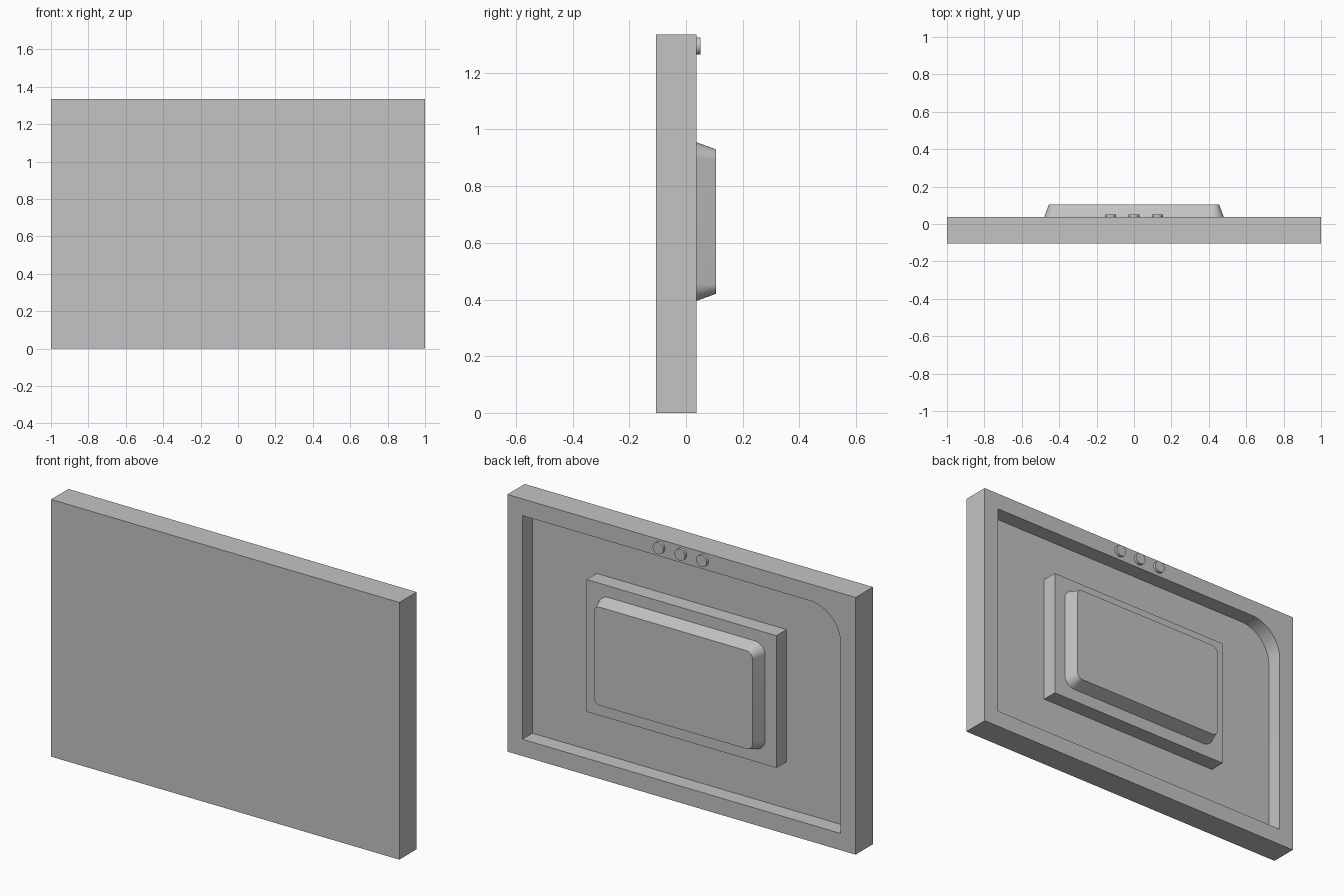
import bpy
import bmesh
from math import cos, sin, pi, radians

cube = bpy.data.objects.get("Cube")
if cube:
    bpy.data.objects.remove(cube, do_unlink=True)

grey = bpy.data.materials.new("plain_grey")
grey.use_nodes = True
grey.diffuse_color = (0.55, 0.55, 0.55, 1)
grey.node_tree.nodes["Principled BSDF"].inputs["Base Color"].default_value = grey.diffuse_color

HEIGHT = 1.335
MID = 0.672
FRONT, FLOOR, BACK, TOP = -0.105, -0.046, 0.037, 0.105


def rounded_rect(half_w, z0, z1, radii=(0, 0, 0, 0), steps=12):
    """Outline in x, z; radii run +x top, -x top, -x bottom, +x bottom."""
    corners = ((half_w, z1, 1, 1), (-half_w, z1, -1, 1),
               (-half_w, z0, -1, -1), (half_w, z0, 1, -1))
    points = []
    for i, (x, z, sx, sz) in enumerate(corners):
        r = radii[i]
        if r == 0:
            points.append((x, z))
            continue
        for k in range(steps + 1):
            a = pi / 2 * (i + k / steps)
            points.append((x - sx * r + r * cos(a), z - sz * r + r * sin(a)))
    return points


def loft(name, *sections):
    """Closed solid through (y, outline) sections."""
    bm = bmesh.new()
    rings = [[bm.verts.new((x, y, z)) for x, z in outline] for y, outline in sections]
    for a, b in zip(rings, rings[1:]):
        for i in range(len(a)):
            j = (i + 1) % len(a)
            bm.faces.new((a[i], a[j], b[j], b[i]))
    bm.faces.new(rings[0])
    bm.faces.new(rings[-1])
    bmesh.ops.recalc_face_normals(bm, faces=bm.faces)
    mesh = bpy.data.meshes.new(name)
    bm.to_mesh(mesh)
    bm.free()
    mesh.materials.append(grey)
    obj = bpy.data.objects.new(name, mesh)
    bpy.context.collection.objects.link(obj)
    return obj


def smooth(obj):
    bpy.ops.object.select_all(action="DESELECT")
    obj.select_set(True)
    bpy.context.view_layer.objects.active = obj
    bpy.ops.object.shade_smooth_by_angle(angle=radians(30))


# Panel with a recess cut into its back, one corner rounded
slab = rounded_rect(1, 0, HEIGHT)
panel = loft("panel", (FRONT, slab), (BACK, slab))
opening = rounded_rect(0.914, 0.087, HEIGHT - 0.087, (0, 0.18, 0, 0), 20)
cutter = loft("recess_cutter", (FLOOR, opening), (BACK + 0.1, opening))
cutter.hide_render = True
cut = panel.modifiers.new("recess", "BOOLEAN")
cut.operation = "DIFFERENCE"
cut.solver = "EXACT"
cut.object = cutter
bpy.context.view_layer.objects.active = panel
bpy.ops.object.modifier_apply(modifier=cut.name)
bpy.data.objects.remove(cutter, do_unlink=True)
smooth(panel)

# Square-edged block standing in the recess
block = rounded_rect(0.545, MID - 0.343, MID + 0.343)
loft("centre_block", (FLOOR, block), (BACK, block))

# Tapered pad with rounded corners on the block
base = rounded_rect(0.48, 0.395, 0.955, (0.06,) * 4)
crown = rounded_rect(0.455, 0.42, 0.93, (0.035,) * 4)
smooth(loft("tapered_pad", (BACK, base), (TOP, crown)))

# Three round buttons along the top of the rim
for side, x in (("left", 0.125), ("middle", 0), ("right", -0.125)):
    bpy.ops.mesh.primitive_cylinder_add(
        vertices=40, radius=0.03, depth=0.015,
        location=(x, BACK + 0.0075, 1.295), rotation=(pi / 2, 0, 0))
    button = bpy.context.object
    button.name = side + "_button"
    button.data.materials.append(grey)
    smooth(button)
